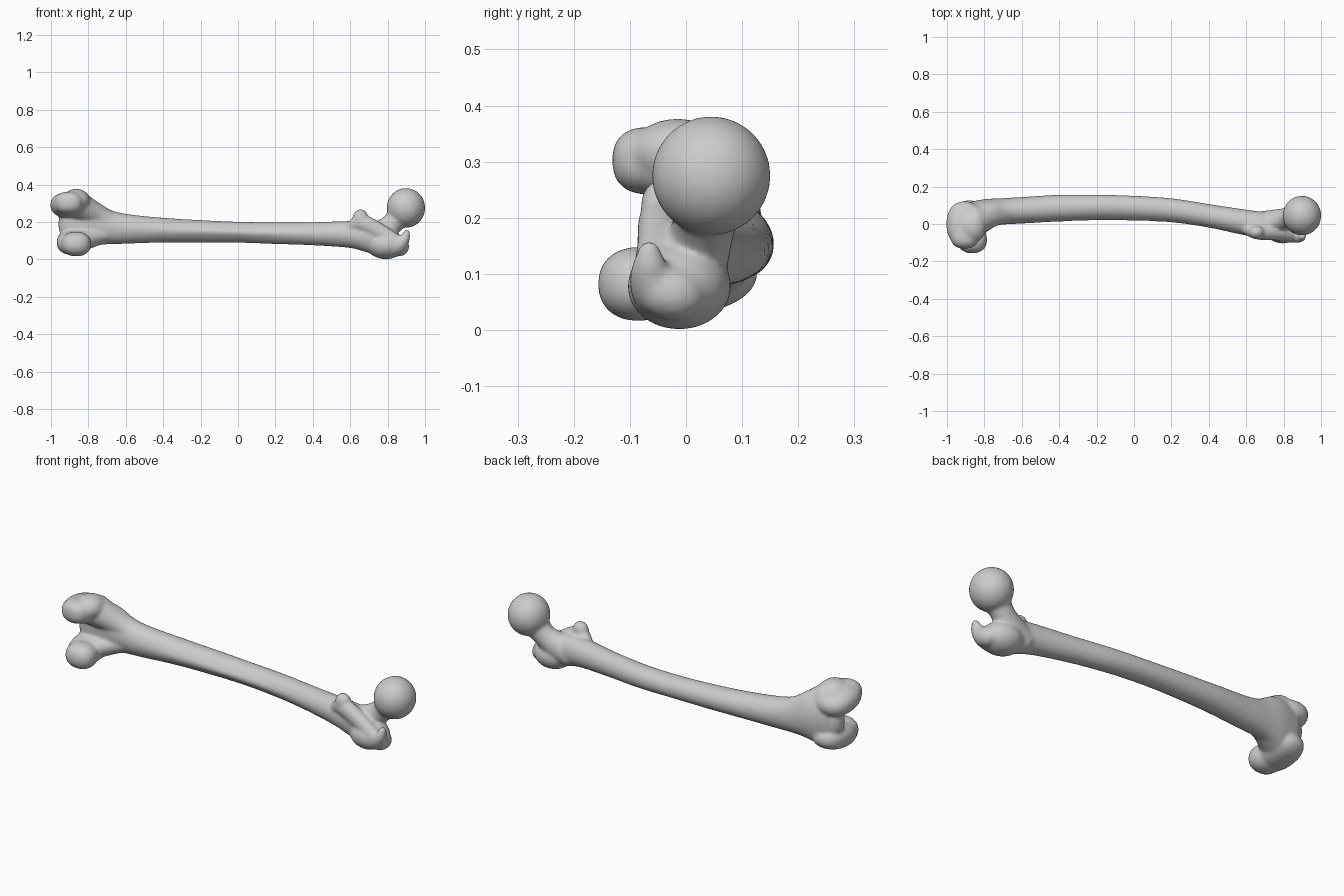
import bpy, bmesh, math
from mathutils import Vector, Matrix

bm = bmesh.new()


def spline(rows, steps=6):
    """Catmull-Rom through rows of numbers."""
    out = []
    for i in range(len(rows) - 1):
        p = [Vector(rows[min(max(k, 0), len(rows) - 1)]) for k in range(i - 1, i + 3)]
        for s in range(steps):
            t = s / steps
            out.append(0.5 * (2 * p[1] + (p[2] - p[0]) * t
                              + (2 * p[0] - 5 * p[1] + 4 * p[2] - p[3]) * t * t
                              + (3 * p[1] - p[0] - 3 * p[2] + p[3]) * t ** 3))
    return out + [Vector(rows[-1])]


def tube(rows, ridge=0.0, n=40):
    """Elliptical loft: each row is x, y, z, half width (y), half height."""
    rows = spline(rows)
    rings = []
    for i, r in enumerate(rows):
        c = Vector(r[:3])
        t = (Vector(rows[min(i + 1, len(rows) - 1)][:3]) - Vector(rows[max(i - 1, 0)][:3])).normalized()
        side = (Vector((0, 1, 0)) - t * t.y).normalized()
        up = t.cross(side)
        k = ridge * math.exp(-((c.x + 0.05) / 0.4) ** 2)
        ring = []
        for j in range(n):
            a = math.tau * j / n
            s = 1 + k * max(0, -math.cos(a)) ** 12
            ring.append(bm.verts.new(c + side * r[3] * s * math.cos(a) + up * r[4] * math.sin(a)))
        rings.append(ring)
    for a, b in zip(rings, rings[1:]):
        for j in range(n):
            bm.faces.new((a[j], a[(j + 1) % n], b[(j + 1) % n], b[j]))
    bm.faces.new(rings[0][::-1])
    bm.faces.new(rings[-1])


def blob(c, r, rot=(0, 0, 0), power=1.0):
    """Ellipsoid; power below 1 makes it boxier."""
    res = bmesh.ops.create_uvsphere(bm, u_segments=40, v_segments=24, radius=1)
    m = Matrix.Translation(c)
    for ang, ax in zip(rot, "XYZ"):
        m = m @ Matrix.Rotation(math.radians(ang), 4, ax)
    for v in res["verts"]:
        v.co = m @ Vector([math.copysign(abs(q) ** power, q) * s for q, s in zip(v.co, r)])


# shaft, bowed forward with a ridge along the back
tube([(-0.90, 0.050, 0.190, 0.060, 0.130),
      (-0.80, 0.060, 0.190, 0.072, 0.130),
      (-0.70, 0.068, 0.173, 0.070, 0.095),
      (-0.60, 0.074, 0.163, 0.070, 0.080),
      (-0.40, 0.087, 0.156, 0.069, 0.066),
      (-0.20, 0.092, 0.150, 0.064, 0.060),
      (0.00, 0.089, 0.145, 0.062, 0.056),
      (0.20, 0.076, 0.140, 0.061, 0.058),
      (0.40, 0.045, 0.137, 0.061, 0.062),
      (0.60, 0.008, 0.133, 0.068, 0.072),
      (0.70, -0.005, 0.120, 0.070, 0.083),
      (0.80, -0.005, 0.090, 0.068, 0.080)], ridge=0.16)

# head and neck
blob((0.898, 0.045, 0.275), (0.103, 0.106, 0.106))
tube([(0.66, 0.005, 0.10, 0.060, 0.060), (0.75, 0.015, 0.135, 0.062, 0.070),
      (0.82, 0.032, 0.185, 0.056, 0.058), (0.89, 0.045, 0.265, 0.070, 0.070)])

# greater trochanter with its upturned tip
blob((0.79, -0.012, 0.078), (0.105, 0.092, 0.077), (0, 0, -12))
blob((0.865, -0.030, 0.068), (0.050, 0.066, 0.050), (-15, 0, 0))
tube([(0.80, -0.050, 0.06, 0.040, 0.050), (0.86, -0.060, 0.08, 0.040, 0.045),
      (0.893, -0.065, 0.115, 0.032, 0.028), (0.905, -0.065, 0.158, 0.014, 0.012)])

# lesser trochanter and the crest joining the two
blob((0.655, -0.045, 0.222), (0.042, 0.036, 0.046))
tube([(0.60, -0.025, 0.17, 0.030, 0.030), (0.66, -0.045, 0.195, 0.038, 0.045),
      (0.76, -0.050, 0.145, 0.038, 0.045), (0.85, -0.060, 0.090, 0.036, 0.040)])

# inner (upper) condyle and epicondyle
blob((-0.905, 0.000, 0.290), (0.098, 0.122, 0.066), (-8, 0, 0), 0.88)
blob((-0.865, -0.015, 0.315), (0.075, 0.085, 0.062))
blob((-0.905, -0.070, 0.302), (0.075, 0.062, 0.060), (0, 0, 0), 0.85)
tube([(-0.66, 0.06, 0.190, 0.050, 0.050), (-0.75, 0.05, 0.235, 0.062, 0.060),
      (-0.86, 0.015, 0.290, 0.085, 0.078)])

# outer (lower) condyle
blob((-0.880, 0.000, 0.090), (0.090, 0.128, 0.064), (8, 0, 0), 0.88)
blob((-0.865, -0.085, 0.082), (0.080, 0.072, 0.066), (0, 0, 0), 0.9)
tube([(-0.66, 0.06, 0.150, 0.050, 0.050), (-0.75, 0.05, 0.125, 0.062, 0.050),
      (-0.86, 0.010, 0.095, 0.085, 0.062)])

# kneecap groove bridging the condyles at the front
blob((-0.88, 0.045, 0.19), (0.080, 0.058, 0.100), (0, 0, 0), 0.9)

bmesh.ops.recalc_face_normals(bm, faces=bm.faces)
mesh = bpy.data.meshes.new("thigh_bone")
bm.to_mesh(mesh)
bm.free()
bone = bpy.data.objects.new("thigh_bone", mesh)
bpy.context.collection.objects.link(bone)

# fuse all parts into one skin and soften the joins
fuse = bone.modifiers.new("fuse", "REMESH")
fuse.mode = "VOXEL"
fuse.voxel_size = 0.007
fuse.use_smooth_shade = True
soft = bone.modifiers.new("soften", "SMOOTH")
soft.factor = 0.5
soft.iterations = 14
